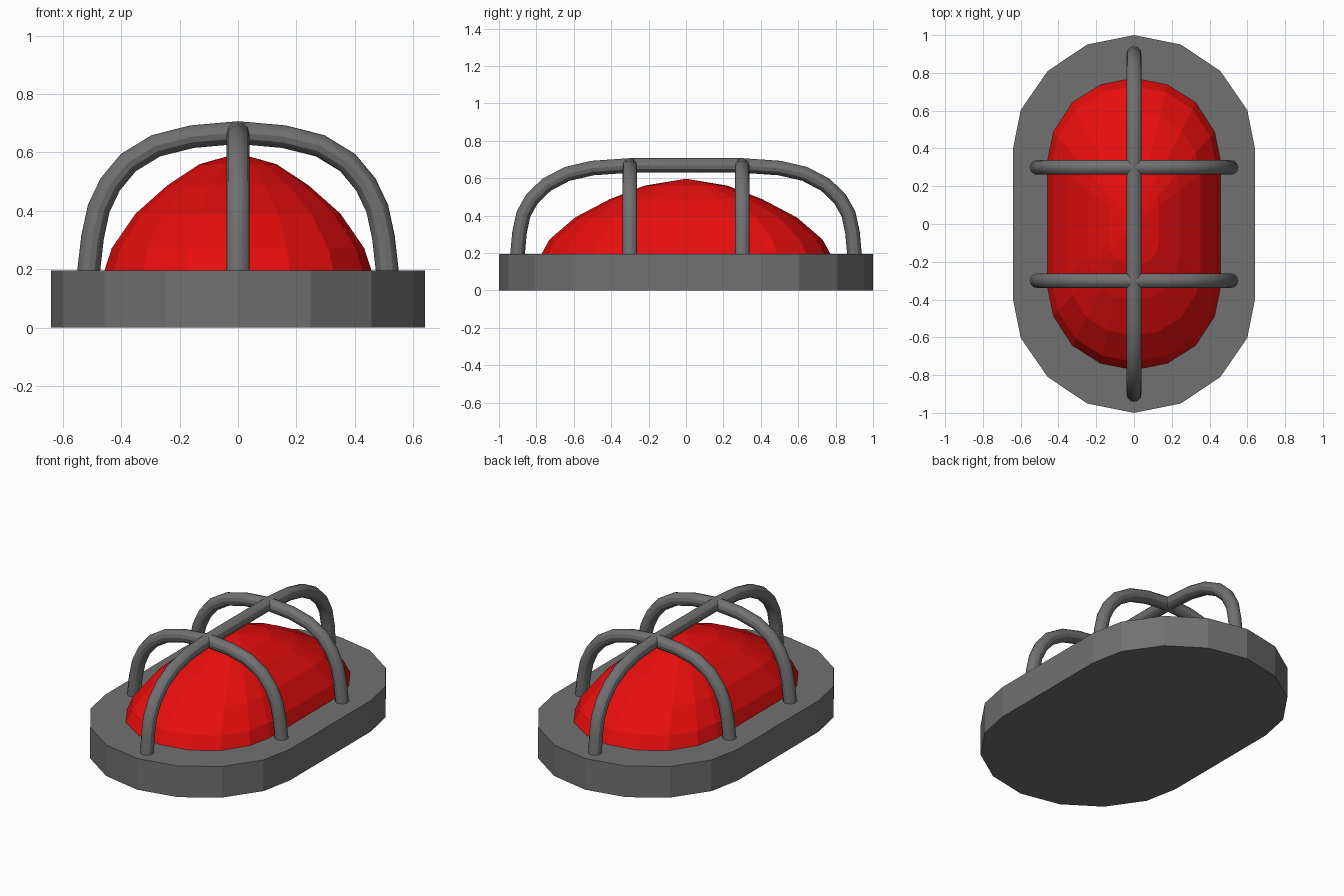
import bpy, bmesh

if "Cube" in bpy.data.objects:
    bpy.data.objects.remove(bpy.data.objects["Cube"])

def material(name, rgb):
    m = bpy.data.materials.new(name)
    m.diffuse_color = (*rgb, 1)
    m.use_nodes = True
    m.node_tree.nodes["Principled BSDF"].inputs["Base Color"].default_value = m.diffuse_color
    return m

grey = material("dark grey metal", (0.165, 0.165, 0.165))
red = material("red glass", (0.8, 0.004, 0.004))

def outline(quarter):
    """Mirror a quarter outline (from +y tip to +x side) into a full loop."""
    right = quarter + [(x, -y) for x, y in reversed(quarter)]
    return right + [(-x, y) for x, y in reversed(right[1:-1])]

def loft(name, loop, rings, mat, apex=None):
    """Stack scaled copies of a loop; rings are (scale, z)."""
    bm = bmesh.new()
    rows = [[bm.verts.new((x * s, y * s, z)) for x, y in loop] for s, z in rings]
    n = len(loop)
    bm.faces.new(rows[0])
    for a, b in zip(rows, rows[1:]):
        for i in range(n):
            j = (i + 1) % n
            bm.faces.new((a[i], a[j], b[j], b[i]))
    if apex is None:
        bm.faces.new(rows[-1])
    else:
        tip = bm.verts.new((0, 0, apex))
        for i in range(n):
            bm.faces.new((rows[-1][i], rows[-1][(i + 1) % n], tip))
    bmesh.ops.recalc_face_normals(bm, faces=bm.faces)
    me = bpy.data.meshes.new(name)
    bm.to_mesh(me)
    bm.free()
    me.materials.append(mat)
    ob = bpy.data.objects.new(name, me)
    bpy.context.collection.objects.link(ob)
    return ob

# Base plate
loft("base_plate",
     outline([(0, 1), (0.248, 0.95), (0.457, 0.81), (0.6, 0.603), (0.64, 0.4)]),
     [(1, 0), (1, 0.195)], grey)

# Faceted lens
loft("lens",
     outline([(0, 0.775), (0.178, 0.74), (0.328, 0.645), (0.428, 0.49), (0.459, 0.34)]),
     [(1, 0.19), (0.942, 0.272), (0.765, 0.39), (0.525, 0.488), (0.286, 0.56)],
     red, apex=0.597)

# Guard bars
def bar(name, pts):
    cu = bpy.data.curves.new(name, 'CURVE')
    cu.dimensions = '3D'
    cu.bevel_depth = 0.039
    cu.bevel_resolution = 4
    sp = cu.splines.new('POLY')
    sp.points.add(len(pts) - 1)
    for p, co in zip(sp.points, pts):
        p.co = (*co, 1)
    cu.materials.append(grey)
    ob = bpy.data.objects.new(name, cu)
    bpy.context.collection.objects.link(ob)
    bpy.ops.object.select_all(action='DESELECT')
    ob.select_set(True)
    bpy.context.view_layer.objects.active = ob
    bpy.ops.object.convert(target='MESH')
    bpy.ops.object.shade_smooth_by_angle()

heights = [0.18, 0.31, 0.408, 0.49, 0.565, 0.623, 0.654, 0.668]
cross = list(zip([0.513, 0.498, 0.477, 0.438, 0.376, 0.281, 0.158, 0], heights))
length = list(zip([0.902, 0.89, 0.869, 0.823, 0.745, 0.635, 0.5, 0.3], heights))

for label, y in (("front", -0.3), ("back", 0.3)):
    half = [(x, y, z) for x, z in cross]
    bar(label + "_cross_bar", half + [(-x, y, z) for x, y, z in reversed(half[:-1])])

half = [(0, y, z) for y, z in length]
bar("long_bar", half + [(0, -y, z) for x, y, z in reversed(half)])
